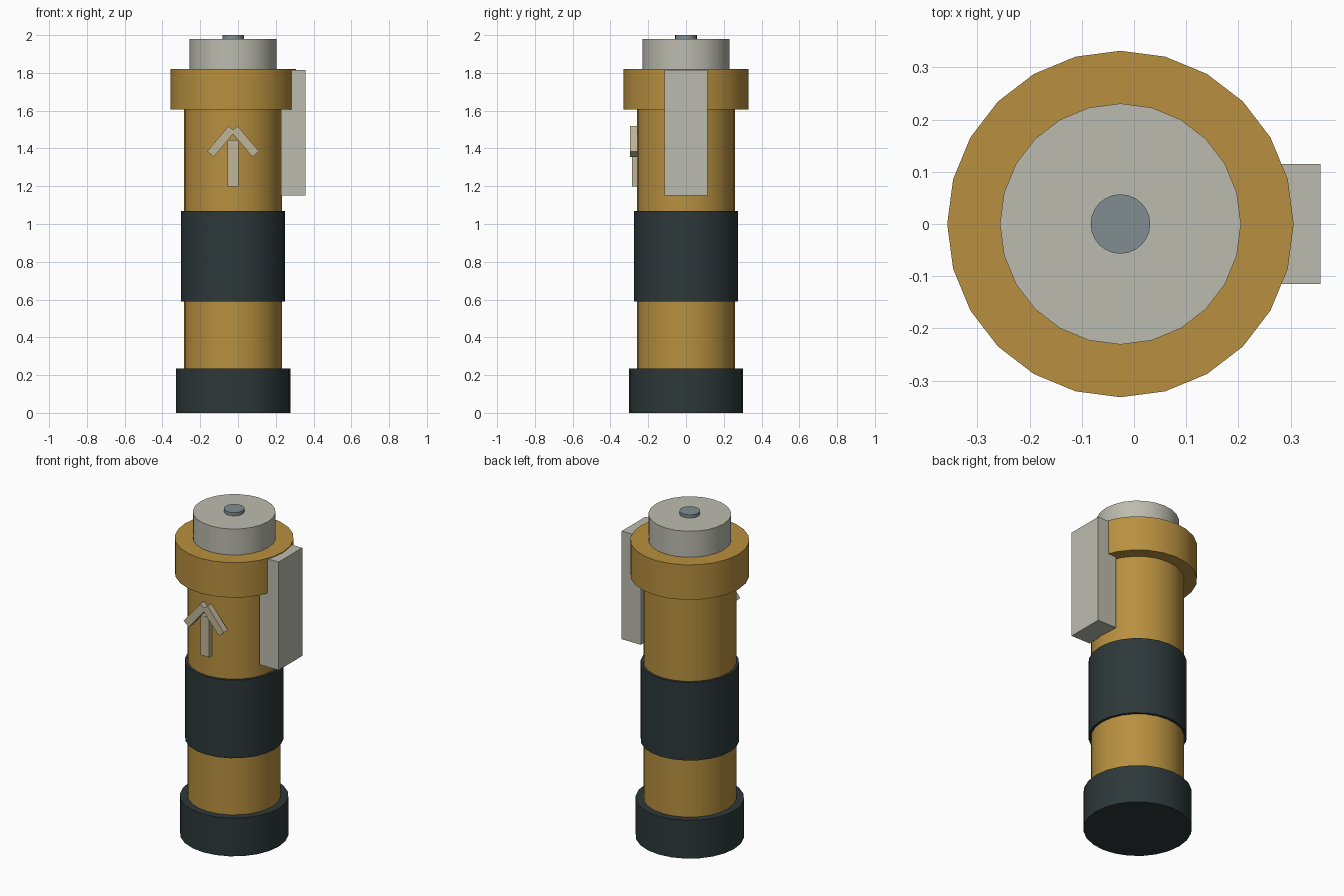
import bpy
from math import radians

if "Cube" in bpy.data.objects:
    bpy.data.objects.remove(bpy.data.objects["Cube"])

AXIS_X = -0.026  # the tube axis, shifted so the side clip stays inside the bounds


def material(name, rgb):
    m = bpy.data.materials.new(name)
    m.diffuse_color = (*rgb, 1)
    m.use_nodes = True
    m.node_tree.nodes["Principled BSDF"].inputs["Base Color"].default_value = m.diffuse_color
    return m


ochre = material("ochre", (0.48, 0.28, 0.05))
rubber = material("dark_rubber", (0.027, 0.04, 0.042))
pale = material("pale_grey", (0.5, 0.5, 0.43))
cream = material("cream", (0.53, 0.46, 0.31))
steel = material("steel", (0.22, 0.27, 0.28))


def drum(name, radius, z0, z1, mat):
    bpy.ops.mesh.primitive_cylinder_add(vertices=24, radius=radius, depth=z1 - z0,
                                        location=(AXIS_X, 0, (z0 + z1) / 2))
    ob = bpy.context.object
    ob.name = name
    ob.data.materials.append(mat)
    bpy.ops.object.shade_smooth_by_angle(angle=radians(30))
    return ob


def block(name, centre, size, mat, tilt=0):
    bpy.ops.mesh.primitive_cube_add(size=1, location=centre, rotation=(0, radians(tilt), 0))
    ob = bpy.context.object
    ob.name = name
    ob.scale = size
    ob.data.materials.append(mat)
    bpy.ops.object.transform_apply(location=False, rotation=False, scale=True)
    return ob


# Stacked round parts
drum("base_cap", 0.303, 0, 0.235, rubber)
drum("tube_body", 0.26, 0.2, 1.64, ochre)
drum("grip_sleeve", 0.275, 0.59, 1.07, rubber)
drum("collar", 0.332, 1.605, 1.82, ochre)
drum("top_cap", 0.231, 1.80, 1.98, pale)
drum("top_button", 0.057, 1.96, 2.0, steel)

# Side clip
block("side_clip", (0.292, 0, 1.483), (0.13, 0.23, 0.665), pale)

# Arrow on the front: a stem and two mirrored arms
block("arrow_stem", (AXIS_X - 0.001, -0.266, 1.322), (0.057, 0.04, 0.245), cream)
for side, name in ((1, "arrow_arm_right"), (-1, "arrow_arm_left")):
    block(name, (AXIS_X + side * 0.063, -0.276, 1.437), (0.175, 0.04, 0.046), cream, side * 50)
